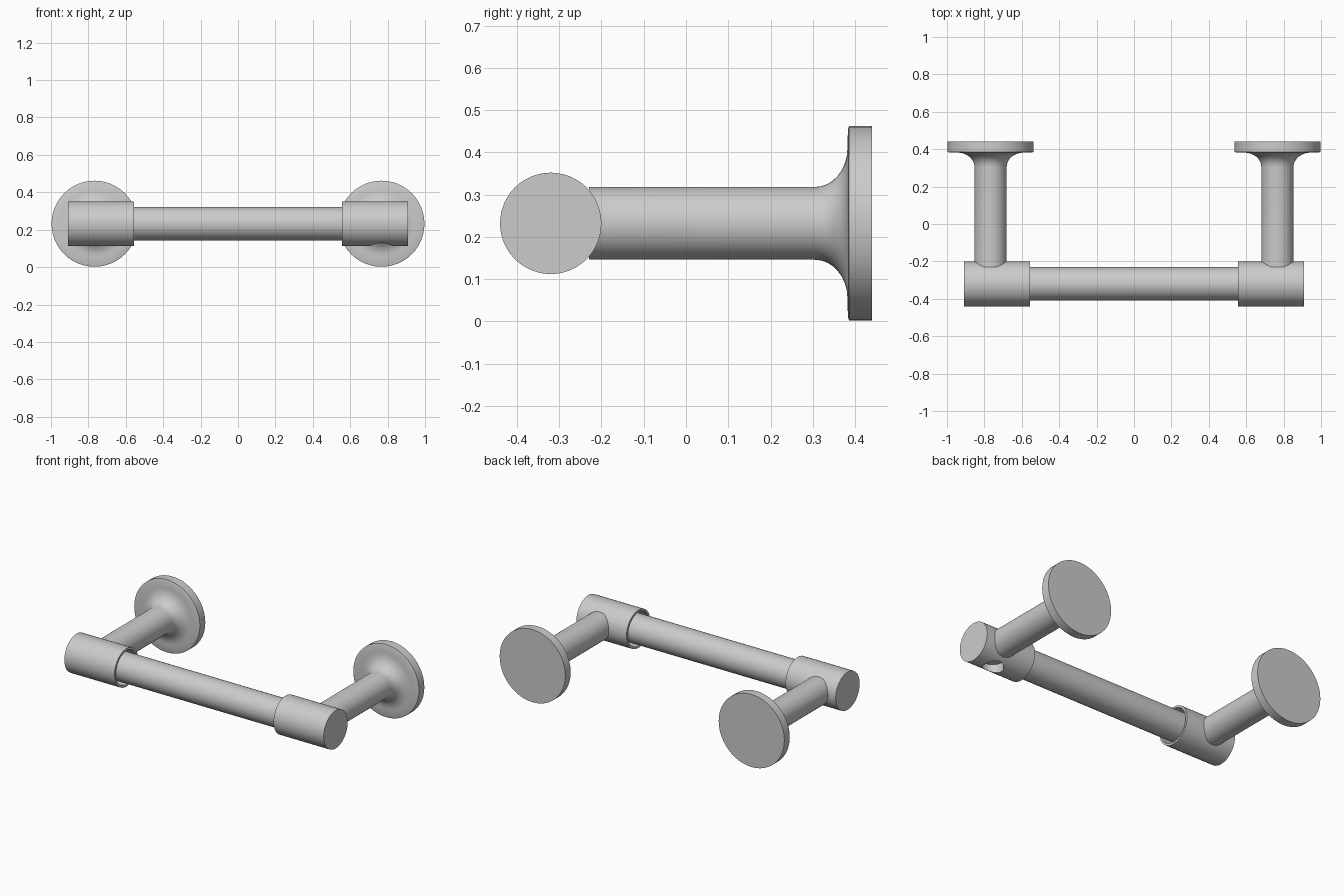
import bpy, bmesh, math
from mathutils import Matrix, Vector

if "Cube" in bpy.data.objects:
    bpy.data.objects.remove(bpy.data.objects["Cube"])

Z = 0.232       # height of every axis
BAR_Y = -0.32   # depth of the bar axis
POST_X = 0.767  # sideways position of the posts


def lathe(name, profile, axis, origin, steps=48):
    """Revolve (distance along axis, radius) points; radius 0 closes the end."""
    bm = bmesh.new()
    rot = Vector((0, 0, 1)).rotation_difference(Vector(axis)).to_matrix().to_4x4()
    verts = [bm.verts.new((r, 0, t)) for t, r in profile]
    edges = [bm.edges.new(p) for p in zip(verts, verts[1:])]
    bmesh.ops.spin(bm, geom=verts + edges, axis=(0, 0, 1), cent=(0, 0, 0),
                   angle=math.tau, steps=steps)
    bmesh.ops.remove_doubles(bm, verts=bm.verts, dist=1e-5)
    bmesh.ops.dissolve_degenerate(bm, edges=bm.edges, dist=1e-6)
    bmesh.ops.recalc_face_normals(bm, faces=bm.faces)
    bm.transform(Matrix.Translation(origin) @ rot)
    mesh = bpy.data.meshes.new(name)
    bm.to_mesh(mesh)
    bm.free()
    obj = bpy.data.objects.new(name, mesh)
    bpy.context.collection.objects.link(obj)
    return obj


def smooth(obj):
    bpy.ops.object.select_all(action='DESELECT')
    obj.select_set(True)
    bpy.context.view_layer.objects.active = obj
    bpy.ops.object.shade_smooth_by_angle(angle=math.radians(35))


# Post with a flared foot that widens into the wall flange
post_profile = [(-0.23, 0), (-0.23, 0.086), (0.305, 0.086)]
for i in range(1, 9):
    a = i / 8 * math.pi / 2
    post_profile.append((0.305 + 0.077 * math.sin(a), 0.086 + 0.092 * (1 - math.cos(a))))
post_profile += [(0.383, 0.222), (0.386, 0.23), (0.44, 0.23), (0.44, 0)]

# Sleeve: closed outer end, open recess that receives the bar
sleeve_profile = [(0.908, 0), (0.908, 0.12), (0.557, 0.12), (0.557, 0.107),
                  (0.64, 0.107), (0.64, 0)]

for label, side in (("left", -1), ("right", 1)):
    smooth(lathe(f"{label}_post_and_flange", post_profile, (0, 1, 0), (side * POST_X, 0, Z)))
    sleeve = lathe(f"{label}_sleeve", sleeve_profile, (side, 0, 0), (0, BAR_Y, Z))
    if side > 0:
        # Set-screw opening under the right sleeve
        cutter = lathe("screw_hole_cutter", [(0.05, 0), (0.05, 0.062), (0.17, 0.062), (0.17, 0)],
                       (0, 0, 1), (POST_X, BAR_Y, 0), 24)
        cutter.hide_render = True
        mod = sleeve.modifiers.new("screw_hole", 'BOOLEAN')
        mod.object = cutter
        mod.solver = 'EXACT'
        bpy.context.view_layer.objects.active = sleeve
        bpy.ops.object.modifier_apply(modifier=mod.name)
        bpy.data.objects.remove(cutter)
    smooth(sleeve)

# Cross bar between the sleeves
smooth(lathe("cross_bar", [(-0.64, 0), (-0.64, 0.089), (0.64, 0.089), (0.64, 0)],
             (1, 0, 0), (0, BAR_Y, Z)))
